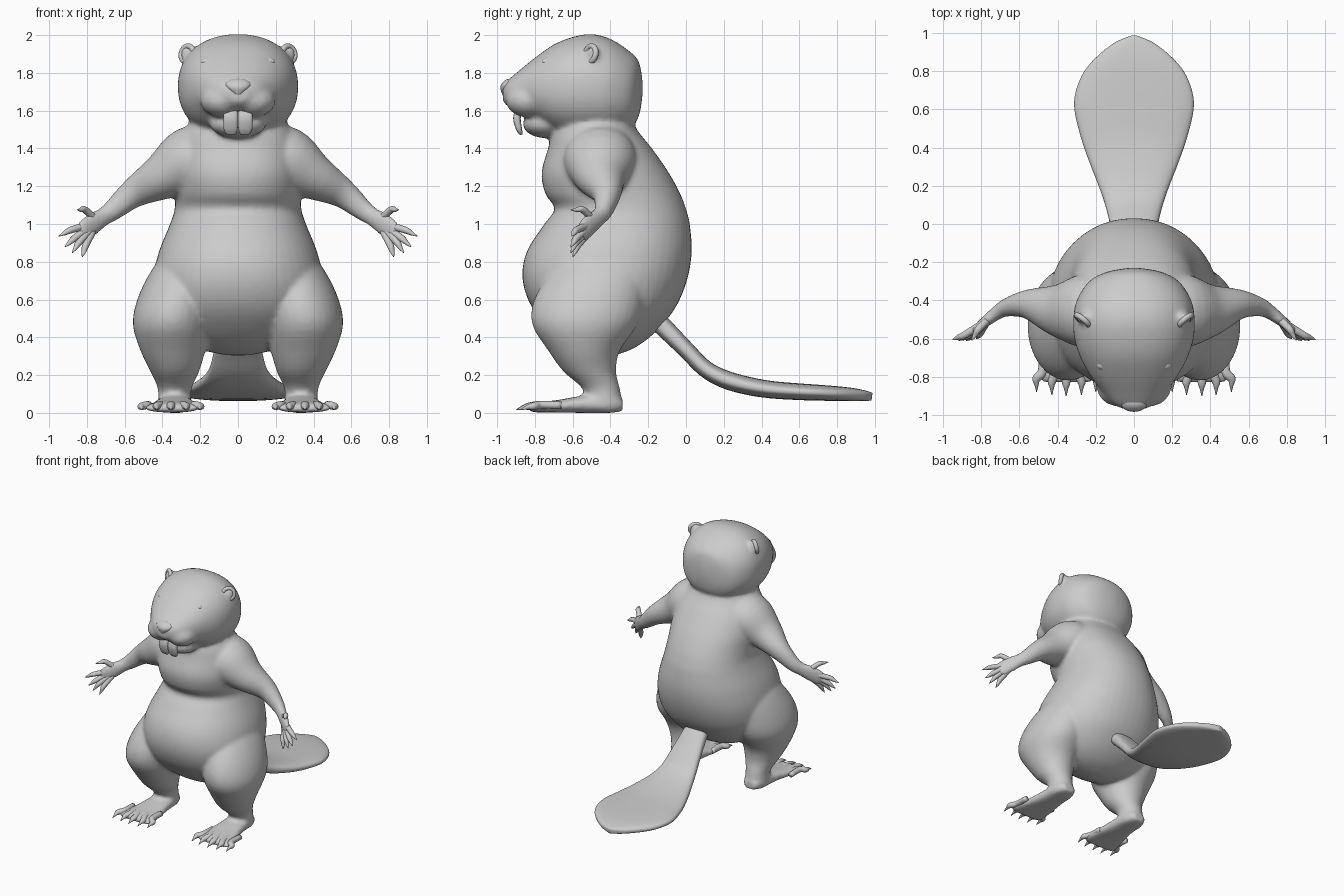
import bpy, bmesh, math
from mathutils import Vector, Matrix


def spline(rows, steps):
    """Smoothly interpolate section rows (Catmull-Rom)."""
    out, n = [], len(rows)
    for i in range(n - 1):
        p = [rows[max(0, min(n - 1, i + k))] for k in (-1, 0, 1, 2)]
        for s in range(steps):
            t = s / steps
            out.append([0.5 * (2 * b + (c - a) * t + (2 * a - 5 * b + 4 * c - d) * t * t
                               + (3 * b - a - 3 * c + d) * t ** 3) for a, b, c, d in zip(*p)])
    return out + [list(rows[-1])]


def loft(bm, rows, axis=None, p=2.0, mirror=False, seg=32, steps=4):
    """Skin rows of (x, y, z, half width, half depth) with superelliptic rings."""
    rows = spline(rows, steps)
    pts = [Vector(r[:3]) for r in rows]
    for side in ((1, -1) if mirror else (1,)):
        rings = []
        for i, r in enumerate(rows):
            if axis == 'z':
                u, v = Vector((1, 0, 0)), Vector((0, 1, 0))
            elif axis == 'y':
                u, v = Vector((1, 0, 0)), Vector((0, 0, 1))
            else:
                t = (pts[min(i + 1, len(pts) - 1)] - pts[max(i - 1, 0)]).normalized()
                u = t.cross(Vector((0, 0, 1))).normalized()
                v = u.cross(t)
            ring = []
            for k in range(seg):
                c, s = math.cos(math.tau * k / seg), math.sin(math.tau * k / seg)
                q = pts[i] + u * max(r[3], .002) * math.copysign(abs(c) ** (2 / p), c) \
                    + v * max(r[4], .002) * math.copysign(abs(s) ** (2 / p), s)
                ring.append(bm.verts.new((q.x * side, q.y, q.z)))
            rings.append(ring)
        for a, b in zip(rings, rings[1:]):
            for k in range(seg):
                bm.faces.new((a[k], a[(k + 1) % seg], b[(k + 1) % seg], b[k]))
        bm.faces.new(rings[0])
        bm.faces.new(rings[-1])


def ball(bm, loc, size, mirror=True):
    for side in ((1, -1) if mirror else (1,)):
        m = Matrix.Translation((loc[0] * side, loc[1], loc[2])) @ Matrix.Diagonal((*size, 1))
        bmesh.ops.create_uvsphere(bm, u_segments=24, v_segments=16, radius=1, matrix=m)


def finish(name, bm):
    bmesh.ops.recalc_face_normals(bm, faces=bm.faces)
    for f in bm.faces:
        f.smooth = True
    me = bpy.data.meshes.new(name)
    bm.to_mesh(me)
    bm.free()
    ob = bpy.data.objects.new(name, me)
    bpy.context.collection.objects.link(ob)
    return ob


body = bmesh.new()

# torso: z, half width, front y, back y
torso = [(1.62, .20, -.62, -.32), (1.5, .28, -.70, -.26), (1.4, .32, -.73, -.18),
         (1.27, .34, -.765, -.09), (1.16, .335, -.745, -.03), (1.08, .335, -.695, .0),
         (1.0, .36, -.75, .02), (.85, .42, -.845, .03), (.7, .45, -.865, .005),
         (.55, .43, -.81, -.06), (.42, .34, -.69, -.17), (.34, .21, -.57, -.28),
         (.305, .06, -.47, -.38)]
loft(body, [(0, (f + b) / 2, z, w, (b - f) / 2) for z, w, f, b in torso], 'z', 2.15, seg=48)

# head: y, half width, bottom z, top z
head = [(-.23, .03, 1.68, 1.76), (-.25, .14, 1.57, 1.86), (-.3, .235, 1.5, 1.915),
        (-.4, .30, 1.46, 1.98), (-.5, .318, 1.45, 2.005), (-.6, .312, 1.46, 1.99),
        (-.7, .28, 1.49, 1.95), (-.8, .225, 1.55, 1.88), (-.88, .165, 1.59, 1.815),
        (-.94, .115, 1.62, 1.765), (-.97, .05, 1.65, 1.735)]
loft(body, [(0, y, (a + b) / 2, w, (b - a) / 2) for y, w, a, b in head], 'y', 2.2, seg=48)

# muzzle lobes, lower jaw, ear lobes
ball(body, (.085, -.835, 1.655), (.115, .12, .09))
ball(body, (0, -.745, 1.53), (.15, .12, .075), False)
ball(body, (.26, -.49, 1.895), (.045, .03, .055))

# arms and palms
loft(body, [(.12, -.45, 1.36, .18, .18), (.26, -.455, 1.33, .195, .18), (.4, -.45, 1.25, .14, .125),
            (.55, -.42, 1.165, .08, .08), (.66, -.435, 1.075, .05, .057), (.71, -.46, 1.04, .038, .05),
            (.77, -.505, 1.0, .03, .06), (.82, -.545, .96, .022, .058), (.845, -.56, .945, .01, .03)],
     mirror=True)

# legs
loft(body, [(.29, -.45, .86, .08, .1), (.30, -.46, .76, .155, .24), (.33, -.51, .61, .2, .29),
            (.35, -.535, .47, .207, .28), (.345, -.54, .33, .172, .19), (.335, -.51, .22, .13, .14),
            (.335, -.45, .13, .09, .1), (.335, -.43, .04, .087, .093), (.335, -.43, .005, .07, .08)],
     'z', mirror=True)

# feet
loft(body, [(.335, -.335, .04, .05, .03), (.335, -.4, .05, .085, .05), (.335, -.55, .045, .1, .045),
            (.34, -.68, .035, .125, .033), (.35, -.8, .028, .145, .025), (.35, -.83, .022, .13, .01)],
     'y', 2.5, mirror=True)

body_ob = finish("body", body)
fuse = body_ob.modifiers.new("fuse", 'REMESH')
fuse.mode = 'VOXEL'
fuse.voxel_size = .014
fuse.use_smooth_shade = True
soft = body_ob.modifiers.new("soften", 'SMOOTH')
soft.factor = .5
soft.iterations = 7

# fingers with claws
bm = bmesh.new()
fingers = [((.75, -.49, 1.02), (.81, -.545, 1.075), (.85, -.61, 1.075)),
           ((.79, -.52, .995), (.885, -.58, .968), (.95, -.605, .935)),
           ((.79, -.52, .98), (.865, -.58, .925), (.917, -.61, .878)),
           ((.785, -.52, .965), (.84, -.58, .905), (.877, -.61, .848)),
           ((.77, -.51, .96), (.805, -.57, .89), (.825, -.6, .825))]
for a, b, c in fingers:
    a, b, c = map(Vector, (a, b, c))
    d = b.lerp(c, .5)
    loft(bm, [(*a, .02, .02), (*b, .019, .018), (*d, .014, .012), (*c, .002, .002)],
         mirror=True, seg=12)
finish("fingers", bm)

# toes with claws
bm = bmesh.new()
for x in (.2, .275, .355, .43, .51):
    y = -.9 + .9 * (x - .355) ** 2
    k = .355 + (x - .355) * .8
    loft(bm, [(k, -.66, .04, .02, .02), (k, -.77, .042, .024, .021), (x, y + .07, .035, .022, .02),
              (x, y + .04, .03, .012, .012), (x, y, .016, .002, .002)], mirror=True, seg=12)
finish("toes", bm)

# tail
bm = bmesh.new()
loft(bm, [(0, -.2, .53, .09, .05), (0, -.12, .455, .1, .05), (0, .0, .335, .125, .045),
          (0, .1, .235, .15, .045), (0, .2, .18, .185, .048), (0, .32, .145, .232, .048),
          (0, .45, .123, .277, .046), (0, .6, .112, .312, .044), (0, .7, .107, .303, .042),
          (0, .8, .102, .26, .039), (0, .88, .097, .19, .035), (0, .95, .09, .1, .028),
          (0, .985, .086, .015, .02)], p=2.6, seg=48)
finish("tail", bm)

# nose: rounded triangle with a narrow base
bm = bmesh.new()
loft(bm, [(0, -.945, 1.66, .008, .012), (0, -.95, 1.685, .022, .022), (0, -.95, 1.72, .058, .033),
          (0, -.94, 1.745, .066, .034), (0, -.93, 1.765, .04, .022), (0, -.92, 1.77, .01, .006)],
     'z', seg=24)
finish("nose", bm)

# front teeth
bm = bmesh.new()
loft(bm, [(.039, -.88, 1.62, .036, .02), (.039, -.895, 1.56, .039, .02),
          (.039, -.885, 1.505, .037, .017), (.037, -.876, 1.478, .026, .01),
          (.036, -.875, 1.472, .012, .004)], 'z', 2.8, mirror=True, seg=20)
finish("teeth", bm)

# eyes
bm = bmesh.new()
ball(bm, (.165, -.735, 1.855), (.033, .03, .027))
finish("eyes", bm)

# ear rims
for side in (1, -1):
    bpy.ops.mesh.primitive_torus_add(major_segments=28, minor_segments=12, major_radius=.042,
                                     minor_radius=.015, location=(side * .268, -.505, 1.9),
                                     rotation=(math.radians(80), 0, side * math.radians(40)))
    ob = bpy.context.object
    ob.name = "ear_rim"
    bpy.ops.object.shade_smooth()
